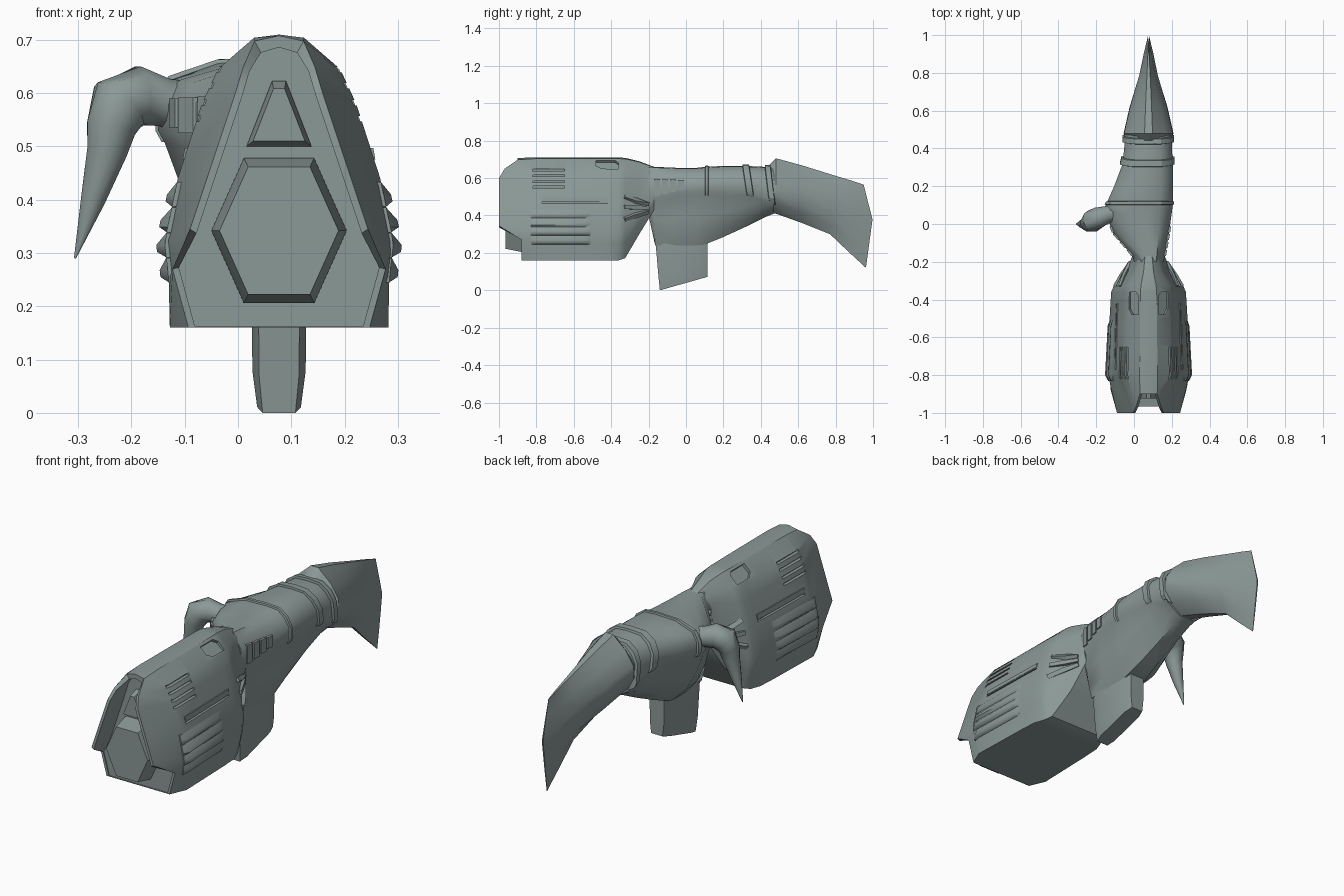
import bpy, bmesh, math
from mathutils import Vector, Matrix

if "Cube" in bpy.data.objects:
    bpy.data.objects.remove(bpy.data.objects["Cube"])

C = 0.077  # x of the long axis
MAT = bpy.data.materials.new("grey_green")
MAT.diffuse_color = (0.26, 0.32, 0.31, 1)
MAT.use_nodes = True
MAT.node_tree.nodes["Principled BSDF"].inputs["Base Color"].default_value = MAT.diffuse_color


def finish(name, bm, angle=32):
    bmesh.ops.remove_doubles(bm, verts=bm.verts, dist=1e-5)
    bmesh.ops.recalc_face_normals(bm, faces=bm.faces)
    me = bpy.data.meshes.new(name)
    bm.to_mesh(me)
    bm.free()
    me.materials.append(MAT)
    ob = bpy.data.objects.new(name, me)
    bpy.context.collection.objects.link(ob)
    bpy.ops.object.select_all(action='DESELECT')
    ob.select_set(True)
    bpy.context.view_layer.objects.active = ob
    bpy.ops.object.shade_smooth_by_angle(angle=math.radians(angle))
    return ob


def add_loft(bm, rings):
    vs = [[bm.verts.new(p) for p in r] for r in rings]
    n = len(vs[0])
    for a, b in zip(vs, vs[1:]):
        for i in range(n):
            j = (i + 1) % n
            bm.faces.new((a[i], a[j], b[j], b[i]))
    bm.faces.new(vs[0])
    bm.faces.new(vs[-1][::-1])


def loft(name, rings, angle=32):
    bm = bmesh.new()
    add_loft(bm, rings)
    return finish(name, bm, angle)


def mirrored(half):
    """half: (dx, y, z) points from bottom centre to top centre"""
    right = [(C + d, y, z) for d, y, z in half]
    left = [(C - d, y, z) for d, y, z in half[1:-1]]
    return right + left[::-1]


def lerp_rows(rows, y):
    if y <= rows[0][0]:
        return rows[0][1:]
    for a, b in zip(rows, rows[1:]):
        if y <= b[0]:
            t = (y - a[0]) / (b[0] - a[0])
            return [p + (q - p) * t for p, q in zip(a[1:], b[1:])]
    return rows[-1][1:]


def tube_rings(path, sides):
    """path: (x, y, z, radius)"""
    pts = [Vector(p[:3]) for p in path]
    rings = []
    for i, p in enumerate(pts):
        d = (pts[min(i + 1, len(pts) - 1)] - pts[max(i - 1, 0)]).normalized()
        u = d.cross(Vector((0, 1, 0))).normalized() if abs(d.y) < .9 else d.cross(Vector((0, 0, 1))).normalized()
        v = d.cross(u)
        rings.append([p + (u * math.cos(a) + v * math.sin(a)) * path[i][3]
                      for a in [2 * math.pi * (k + .5) / sides for k in range(sides)]])
    return rings


# --- head shell: profile swept along y, with a hooded open front
PROF = [(0, .16), (.205, .16), (.207, .25), (.215, .32), (.19, .44),
        (.145, .58), (.115, .645), (.047, .704), (0, .71)]
HEAD = [(-.8, 1, .16, .71), (-.5, .96, .16, .71), (-.36, .92, .16, .71), (-.325, .85, .172, .708),
        (-.25, .55, .30, .69), (-.17, .40, .43, .66)]  # y, width, bottom, top


def zmap(z, b, t):
    return b + (z - .16) / .55 * (t - b)


def surf(y, z):
    w, b, t = lerp_rows(HEAD, y)
    zz = .16 + (z - b) / (t - b) * .55
    return lerp_rows([(q, d) for d, q in PROF[1:]], zz)[0] * w


LIP = [(0, -.88, .16), (.17, -.88, .16), (.20, -.88, .27), (.167, -1, .345), (.132, -1, .45),
       (.082, -1, .60), (.067, -.97, .65), (.046, -.90, .698), (0, -.90, .708)]
inner = [(max(d - .012, 0), y, z + (.003 if z < .3 else -.008 if z < .66 else -.022)) for d, y, z in LIP]
back = [(d, -.875, z) for d, y, z in inner]
rings = [mirrored(back), mirrored(inner), mirrored(LIP)]
for y in (-.8, -.64, -.5, -.41, -.36, -.325, -.25, -.17):
    w, b, t = lerp_rows(HEAD, y)
    tuck = .88 if y > -.34 else .92 if y > -.38 else 1  # bottom corners draw in at the rear
    rings.append(mirrored([(d * w * (tuck if z < .2 else 1), y, zmap(z, b, t)) for d, z in PROF]))
head = loft("head_shell", rings, 33)

# --- recesses cut into the head: vents, long slots, hexagonal pockets
bm = bmesh.new()


def add_box(bm, x0, x1, y0, y1, z0, z1):
    m = Matrix.Translation(((x0 + x1) / 2, (y0 + y1) / 2, (z0 + z1) / 2)) @ \
        Matrix.Diagonal((abs(x1 - x0), y1 - y0, z1 - z0, 1))
    bmesh.ops.create_cube(bm, size=1, matrix=m)


for s in (-1, 1):
    for z in (.552, .582, .614, .644):
        d = surf(-.73, z)
        add_box(bm, C + s * (d - .014), C + s * (d + .06), -.82, -.65, z - .005, z + .005)
    d = surf(-.6, .468)
    add_box(bm, C + s * (d - .014), C + s * (d + .06), -.77, -.42, .464, .472)
    n = Vector((s * .65, 0, .76))
    u = Vector((s * .76, 0, -.65))
    mid = Vector((C + s * .076, -.42, .674))
    hexa = [(-.06, -.03), (.04, -.03), (.06, -.01), (.06, .036), (-.03, .036), (-.06, .015)]
    add_loft(bm, [[mid + Vector((0, a, 0)) + u * b + n * h for a, b in hexa] for h in (-.014, .05)])
cut = finish("recess_cutter", bm)
cut.hide_render = True
mod = head.modifiers.new("recesses", 'BOOLEAN')
mod.operation, mod.solver, mod.object = 'DIFFERENCE', 'EXACT', cut
bpy.context.view_layer.objects.active = head
bpy.ops.object.modifier_apply(modifier=mod.name)
bpy.data.objects.remove(cut)
head.select_set(True)
bpy.ops.object.shade_smooth_by_angle(angle=math.radians(33))
wn = head.modifiers.new("even_shading", 'WEIGHTED_NORMAL')
wn.keep_sharp = True

# --- raised bevelled hexagon and triangle on the front face
HEX = [(-.127, 0), (-.066, -.136), (.066, -.136), (.127, 0), (.066, .136), (-.066, .136)]
loft("muzzle", [[(C + a * k, y, .342 + b * k) for a, b in HEX]
                for y, k in ((-.86, 1), (-.885, 1), (-.966, .88))], 10)
TRI = [(-.061, .50), (.061, .50), (.013, .623), (-.013, .623)]
loft("front_wedge", [[(C + a * k, y, .55 + (z - .55) * k) for a, z in TRI]
                     for y, k in ((-.86, 1), (-.88, 1), (-.925, .8))], 10)

# --- raised side ribs, slot rails and rear prongs on the head
bm = bmesh.new()
for s in (-1, 1):
    for z, o in ((.41, .014), (.362, .016), (.315, .016), (.268, .015)):
        rr = []
        for y, out in ((-.83, .0), (-.80, o), (-.54, o * .6), (-.51, 0)):
            rr.append([(C + s * (surf(y, z + dz) + k), y, z + dz)
                       for dz, k in ((-.023, -.02), (-.023, 0), (-.013, out), (.0, out), (.023, 0), (.023, -.02))])
        add_loft(bm, rr)
    add_loft(bm, [[(C + s * (surf(y, z) + k), y, z) for z, k in
                   ((.476, -.01), (.476, .003), (.497, .006), (.497, -.01))] for y in (-.77, -.42)])
    for za, zb in ((.50, .46), (.445, .44), (.38, .42)):
        add_loft(bm, tube_rings([(C + s * surf(-.33, za), -.33, za, .014),
                                 (C + s * (surf(-.27, (za + zb) / 2) + .004), -.27, (za + zb) / 2, .016),
                                 (C + s * surf(-.2, zb), -.2, zb, .012)], 4))
finish("head_ribs", bm, 40)

# --- body: asymmetric section, wider on the left where the side horn sits
BODY = [(-.20, .0, .155, .66, .48, .40, .04), (-.165, -.01, .165, .66, .49, .24, .045),
        (-.05, -.11, .185, .655, .52, .235, .05), (.06, -.15, .20, .655, .53, .235, .05),
        (.10, -.15, .205, .66, .53, .245, .05), (.20, -.105, .207, .665, .53, .285, .042),
        (.32, -.06, .205, .665, .53, .34, .035), (.42, -.05, .20, .66, .50, .39, .03),
        (.47, -.05, .20, .655, .48, .41, .03)]  # y, left, right, top, ledge, bottom, keel


def section(y, grow=0, bottom=None, slant=0):
    xl, xr, top, ledge, bot, bw = lerp_rows(BODY, y)
    bot = ledge - .03 if bottom else bot
    pts = []
    for s, x in ((1, xr), (-1, xl)):
        w = abs(x - C) + grow
        kw = w - .03 if bottom else bw
        half = [(kw, bot), (kw + (w - kw) * .38, bot + (ledge - bot) * .22),
                (kw + (w - kw) * .7, bot + (ledge - bot) * .55),
                (w - .012, ledge - .022), (w, ledge),
                (w, top - .075), (w - .025, top - .035 + grow), (w * .5, top - .004 + grow)]
        side = [(C + s * d, y + (top - z) * slant, z) for d, z in half]
        pts += side + [(C, y, top + grow)] if s > 0 else side[::-1]
    return pts


loft("body", [section(r[0]) for r in BODY], 40)

# --- raised bands round the body
for i, (y0, y1, g, sl) in enumerate(((.10, .122, .007, 0), (.30, .34, .009, .15), (.42, .455, .011, .12))):
    loft("band_%d" % i, [section(y0, -.004, 1, sl), section(y0 + .004, g, 1, sl),
                         section(y1 - .004, g, 1, sl), section(y1, -.004, 1, sl)], 30)

# --- stepped plates following both shoulders
bm = bmesh.new()
for i in range(4):
    y0 = -.17 + i * .042
    y1 = y0 + .032
    a, b = lerp_rows(BODY, y0), lerp_rows(BODY, y1)
    for k, s in ((0, -1), (1, 1)):
        add_loft(bm, [[(a[k] + s * .006, y0, z), (b[k] + s * .006, y1, z),
                       (b[k] - s * .02, y1, z), (a[k] - s * .02, y0, z)] for z in (a[3] + .015, a[2] - .065)])
finish("shoulder_plates", bm)

# --- grip with chamfered corners and slanted foot
GRIP = [(-1, -.7), (-.75, -1), (.75, -1), (1, -.7), (1, .7), (.75, 1), (-.75, 1), (-1, .7)]
rings = []
for y0, y1, z0, z1, w in ((-.14, .115, 0, .072, .041), (-.147, .115, .07, .13, .05), (-.165, .115, .28, .28, .052)):
    rings.append([(C + a * w, (y0 + y1) / 2 + b * (y1 - y0) / 2, (z0 + z1) / 2 + b * (z1 - z0) / 2) for a, b in GRIP])
loft("grip", rings, 40)

# --- rear horn: flattened blade curving down
TAIL = [(.43, .655, .46, .41, .118, 0), (.48, .706, .48, .41, .132, 0), (.62, .668, .62, .36, .10, 0),
        (.80, .612, .77, .30, .05, 0), (.89, .585, .87, .205, .026, .02), (.95, .565, .962, .12, .003, .042)]
WID = [(0, .16), (.06, .3), (.2, .66), (.42, .98), (.62, 1), (.82, .75), (1, .2)]
rings = []
for yt, zt, yb, zb, w, bulge in TAIL:
    half = [(w * k, yt + (yb - yt) * t + bulge * min(t / .42, (1 - t) / .58), zt + (zb - zt) * t) for t, k in WID]
    rings.append([(C + d, y, z) for d, y, z in half] + [(C - d, y, z) for d, y, z in half[::-1]])
loft("rear_horn", rings, 35)

# --- side horn: bends out of the left shoulder and points down
HORN = [(-.08, .06, .57, .052), (-.14, .05, .583, .047), (-.185, .036, .595, .057), (-.223, .014, .578, .06),
        (-.238, .005, .535, .048), (-.246, .002, .49, .039), (-.272, 0, .40, .024), (-.306, 0, .29, .002)]
loft("side_horn", tube_rings(HORN, 12), 50)
